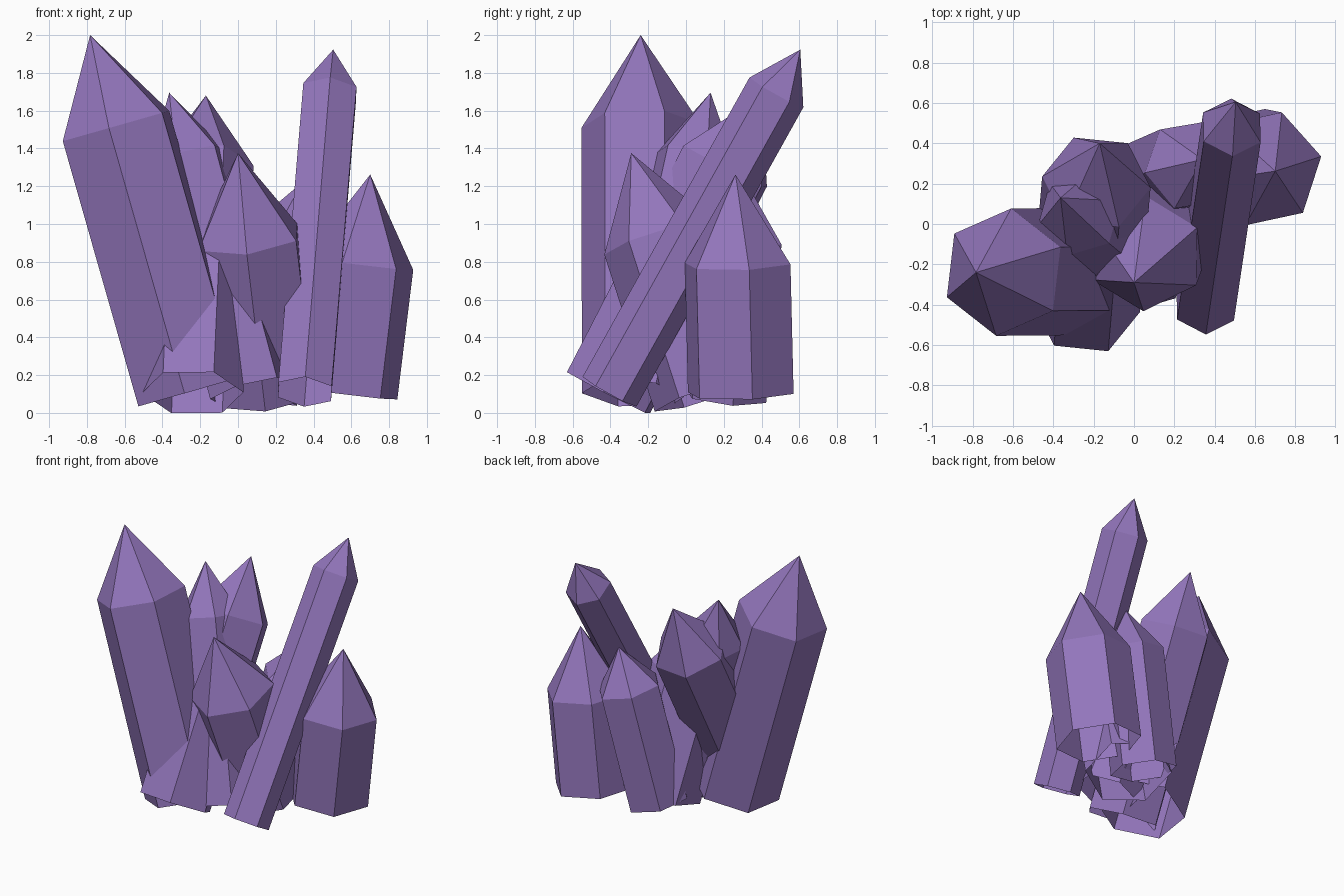
import bpy, bmesh, math
from mathutils import Vector, Matrix

cube = bpy.data.objects.get("Cube")
if cube:
    bpy.data.objects.remove(cube, do_unlink=True)

# One flat purple for the whole cluster
purple = bpy.data.materials.new("amethyst_purple")
purple.use_nodes = True
colour = (0.29, 0.18, 0.50, 1)
purple.diffuse_color = colour
purple.node_tree.nodes["Principled BSDF"].inputs["Base Color"].default_value = colour


def crystal(name, base, tip, point_length, radius, roll):
    """Six-sided prism, open below, from base towards tip, ending in a pyramid."""
    base, tip = Vector(base), Vector(tip)
    axis = tip - base
    length = axis.length
    bm = bmesh.new()
    rings = []
    for z in (0, length - point_length):
        rings.append([bm.verts.new((radius * math.cos(a), radius * math.sin(a), z))
                      for a in (math.radians(roll + 60 * i) for i in range(6))])
    apex = bm.verts.new((0, 0, length))
    low, high = rings
    for i in range(6):
        j = (i + 1) % 6
        bm.faces.new((low[i], low[j], high[j], high[i]))
        bm.faces.new((high[i], high[j], apex))
    # Lean the crystal along its axis
    lean = Vector((0, 0, 1)).rotation_difference(axis).to_matrix().to_4x4()
    bm.transform(Matrix.Translation(base) @ lean)
    mesh = bpy.data.meshes.new(name)
    bm.to_mesh(mesh)
    bm.free()
    mesh.materials.append(purple)
    obj = bpy.data.objects.new(name, mesh)
    bpy.context.collection.objects.link(obj)


# name, base centre, tip, point length, radius, roll
crystal("tall_crystal", (-0.246, -0.235, 0.115), (-0.783, -0.24, 2.0), 0.5, 0.318, 23)
crystal("slender_crystal", (0.353, -0.405, 0.112), (0.504, 0.605, 1.923), 0.26, 0.163, 30)
crystal("side_crystal", (0.558, 0.29, 0.105), (0.70, 0.262, 1.262), 0.475, 0.294, 12)
crystal("front_crystal", (0.15, 0.12, 0.10), (0.0, -0.29, 1.375), 0.47, 0.30, 28)
crystal("rear_crystal", (0.09, 0.21, 0.09), (0.34, 0.32, 1.22), 0.30, 0.23, 10)
crystal("leaning_crystal", (-0.24, -0.41, 0.107), (-0.17, 0.40, 1.68), 0.42, 0.27, -6)
crystal("middle_crystal", (0.06, -0.22, 0.115), (-0.364, 0.13, 1.695), 0.37, 0.22, 15)
